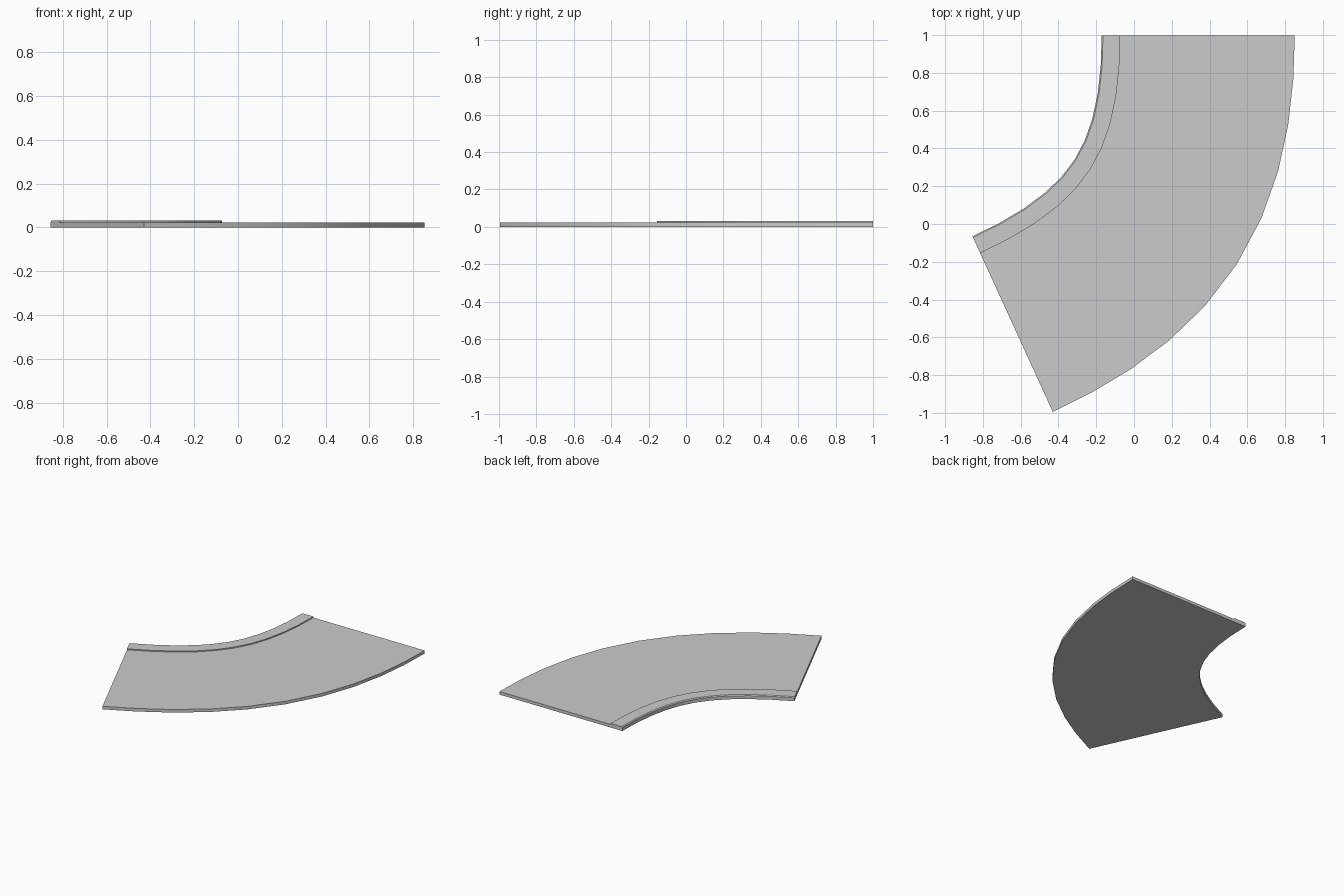
import bpy, bmesh
from mathutils import Vector
from mathutils.geometry import interpolate_bezier

if "Cube" in bpy.data.objects:
    bpy.data.objects.remove(bpy.data.objects["Cube"])

SEGMENTS = 10
HALF_WIDTH = 0.511

# Centre line of the bend, resampled to even steps
p0, p3 = Vector((0.34, 0.999, 0)), Vector((-0.6425, -0.53, 0))
d0, d3 = Vector((0, -1, 0)), Vector((-0.909, -0.416, 0)).normalized()
fine = interpolate_bezier(p0, p0 + d0 * 0.78, p3 - d3 * 0.78, p3, 401)
lengths = [0.0]
for a, b in zip(fine, fine[1:]):
    lengths.append(lengths[-1] + (b - a).length)


def station(i):
    """Point and tangent at step i along the bend."""
    target = lengths[-1] * i / SEGMENTS
    k = min(range(len(fine)), key=lambda j: abs(lengths[j] - target))
    if i == 0:
        return p0, d0
    if i == SEGMENTS:
        return p3, d3
    return fine[k], (fine[k + 1] - fine[k - 1]).normalized()


# Cross-section from inner edge to outer edge: raised kerb, then flat road
profile = [(0, 0), (0, 0.025), (0.007, 0.031), (0.098, 0.031),
           (0.098, 0.023), (2 * HALF_WIDTH, 0.023), (2 * HALF_WIDTH, 0)]

# Sweep the cross-section along the bend and cap both ends
bm = bmesh.new()
rings = []
for i in range(SEGMENTS + 1):
    p, t = station(i)
    out = Vector((-t.y, t.x, 0))
    rings.append([bm.verts.new(p + out * (u - HALF_WIDTH) + Vector((0, 0, z)))
                  for u, z in profile])
n = len(profile)
for r, s in zip(rings, rings[1:]):
    for j in range(n):
        k = (j + 1) % n
        bm.faces.new((r[j], r[k], s[k], s[j]))
bm.faces.new(rings[0])
bm.faces.new(rings[-1][::-1])
bmesh.ops.recalc_face_normals(bm, faces=bm.faces)

mesh = bpy.data.meshes.new("road_bend_with_kerb")
bm.to_mesh(mesh)
bm.free()
road = bpy.data.objects.new("road_bend_with_kerb", mesh)
bpy.context.collection.objects.link(road)
bpy.context.view_layer.objects.active = road
road.select_set(True)
bpy.ops.object.shade_smooth_by_angle(angle=0.5)
